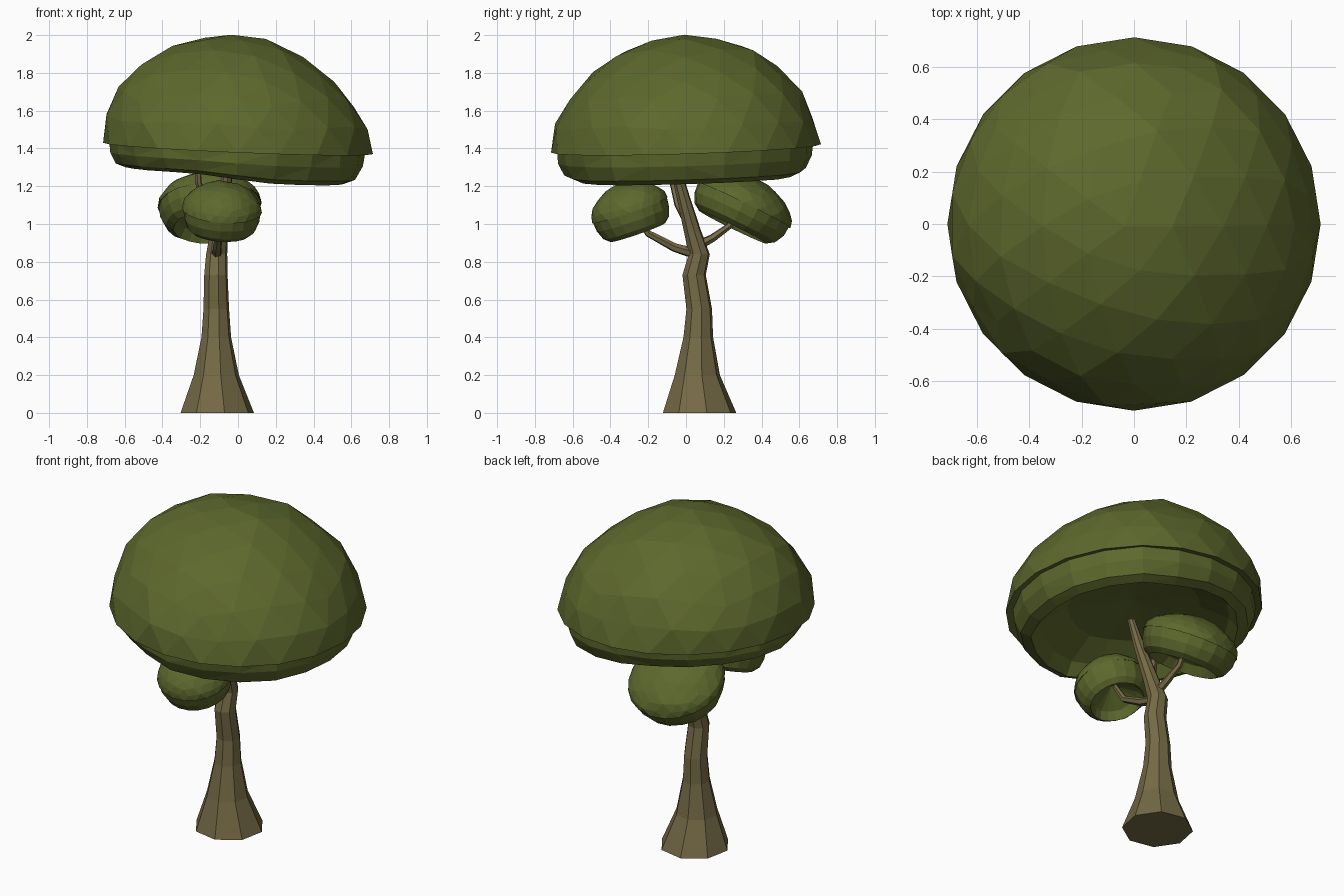
import bpy, bmesh, math, random
from mathutils import Vector, Matrix, Euler

random.seed(4)
if "Cube" in bpy.data.objects:
    bpy.data.objects.remove(bpy.data.objects["Cube"])


def material(name, rgb):
    mat = bpy.data.materials.new(name)
    mat.use_nodes = True
    mat.diffuse_color = (*rgb, 1)
    mat.node_tree.nodes["Principled BSDF"].inputs["Base Color"].default_value = (*rgb, 1)
    return mat


LEAF = material("leaf green", (0.109, 0.139, 0.026))
BARK = material("bark brown", (0.178, 0.145, 0.061))


def finish(bm, name, mat):
    bmesh.ops.recalc_face_normals(bm, faces=bm.faces)
    mesh = bpy.data.meshes.new(name)
    bm.to_mesh(mesh)
    bm.free()
    mesh.materials.append(mat)
    obj = bpy.data.objects.new(name, mesh)
    bpy.context.collection.objects.link(obj)
    return obj


# Tapered limb through (x, y, z, radius) stations
def limb(name, stations, sides):
    bm = bmesh.new()
    pts = [Vector(s[:3]) for s in stations]
    rings = []
    for i, p in enumerate(pts):
        axis = (pts[min(i + 1, len(pts) - 1)] - pts[max(i - 1, 0)]).normalized()
        if axis.z > 0.85:
            axis = Vector((0, 0, 1))
        turn = Vector((0, 0, 1)).rotation_difference(axis)
        ring = []
        for k in range(sides):
            a = math.tau * (k + 0.25) / sides
            ring.append(bm.verts.new(p + turn @ Vector((math.cos(a), math.sin(a), 0)) * stations[i][3]))
        rings.append(ring)
    for low, high in zip(rings, rings[1:]):
        for k in range(sides):
            n = (k + 1) % sides
            bm.faces.new((low[k], low[n], high[n], high[k]))
    bm.faces.new(rings[0])
    bm.faces.new(rings[-1])
    return finish(bm, name, BARK)


# Skirt profiles as (radius, height) fractions, from the rim to the hollow
BROAD_SKIRT = [(0.95, 0.06), (0.94, -0.4), (0.89, -0.85), (0.81, -1.0), (0.74, -0.5), (0.52, 0.1), (0.26, 0.3)]
ROUND_SKIRT = [(0.97, 0.04), (0.95, -0.4), (0.86, -0.8), (0.72, -1.0), (0.6, -0.6), (0.35, -0.1)]


# Faceted dome with an overhanging rim, a rounded skirt and a hollow underside;
# droop deepens the skirt towards +x
def foliage(name, centre, radius, height, depth, tilt, skirt, lean=(0, 0), droop=0.0, rough=0.018):
    bm = bmesh.new()
    bmesh.ops.create_icosphere(bm, subdivisions=3, radius=1)
    bmesh.ops.delete(bm, geom=[v for v in bm.verts if v.co.z < -1e-3], context='VERTS')
    for v in bm.verts:
        h = max(v.co.z, 0) ** 1.1
        wobble = 1 + random.uniform(-rough, rough) * (0.02 < h < 0.97)
        v.co = Vector((v.co.x * radius * wobble + lean[0] * h,
                       v.co.y * radius * wobble + lean[1] * h, h * height * wobble))

    edges = [e for e in bm.edges if e.is_boundary]
    before = 1
    for r, z in skirt:
        new = bmesh.ops.extrude_edge_only(bm, edges=edges)["geom"]
        edges = [g for g in new if isinstance(g, bmesh.types.BMEdge) and g.is_boundary]
        for v in [g for g in new if isinstance(g, bmesh.types.BMVert)]:
            scale = r / before * (1 + random.uniform(-rough, rough) * 0.5)
            side = max(-1, min(1, 3 * v.co.x / radius))
            v.co = Vector((v.co.x * scale, v.co.y * scale, z * depth * (1 + droop * side)))
        before = r
    rim = list({v for e in edges for v in e.verts})
    bmesh.ops.pointmerge(bm, verts=rim, merge_co=(0, 0, (skirt[-1][1] + 0.1) * depth))
    bmesh.ops.triangulate(bm, faces=bm.faces)
    turn = Euler([math.radians(a) for a in tilt]).to_matrix().to_4x4()
    bm.transform(Matrix.Translation(centre) @ turn)
    return finish(bm, name, LEAF)


# Trunk and branches
limb("trunk", [(-0.11, 0.072, 0, 0.198), (-0.115, 0.06, 0.2, 0.122), (-0.115, 0.065, 0.4, 0.08),
               (-0.115, 0.07, 0.55, 0.069), (-0.117, 0.043, 0.73, 0.063), (-0.113, 0.07, 0.84, 0.057),
               (-0.1, 0.035, 0.96, 0.047), (-0.065, -0.03, 1.2, 0.033), (-0.045, -0.075, 1.38, 0.022)], 8)
limb("upper_branch", [(-0.1, 0.03, 0.97, 0.026), (-0.17, -0.04, 1.1, 0.022),
                      (-0.21, -0.07, 1.22, 0.018), (-0.215, -0.085, 1.36, 0.014)], 6)
limb("front_branch", [(-0.113, 0.06, 0.84, 0.03), (-0.11, -0.06, 0.875, 0.024),
                      (-0.1, -0.2, 0.95, 0.019), (-0.09, -0.27, 1.06, 0.015)], 6)
limb("back_branch", [(-0.112, 0.05, 0.88, 0.028), (-0.12, 0.14, 0.925, 0.022),
                     (-0.135, 0.23, 0.99, 0.018), (-0.145, 0.28, 1.1, 0.015)], 6)

# Foliage
foliage("main_canopy", (0, 0, 1.4), 0.715, 0.6, 0.145, (1.8, 2.4, 0), BROAD_SKIRT, lean=(-0.06, 0.01), droop=0.14)
foliage("front_foliage", (-0.085, -0.297, 1.073), 0.212, 0.15, 0.125, (19, 4, 0), ROUND_SKIRT)
foliage("back_foliage", (-0.15, 0.305, 1.1), 0.276, 0.155, 0.13, (-26, -3, 0), ROUND_SKIRT)
